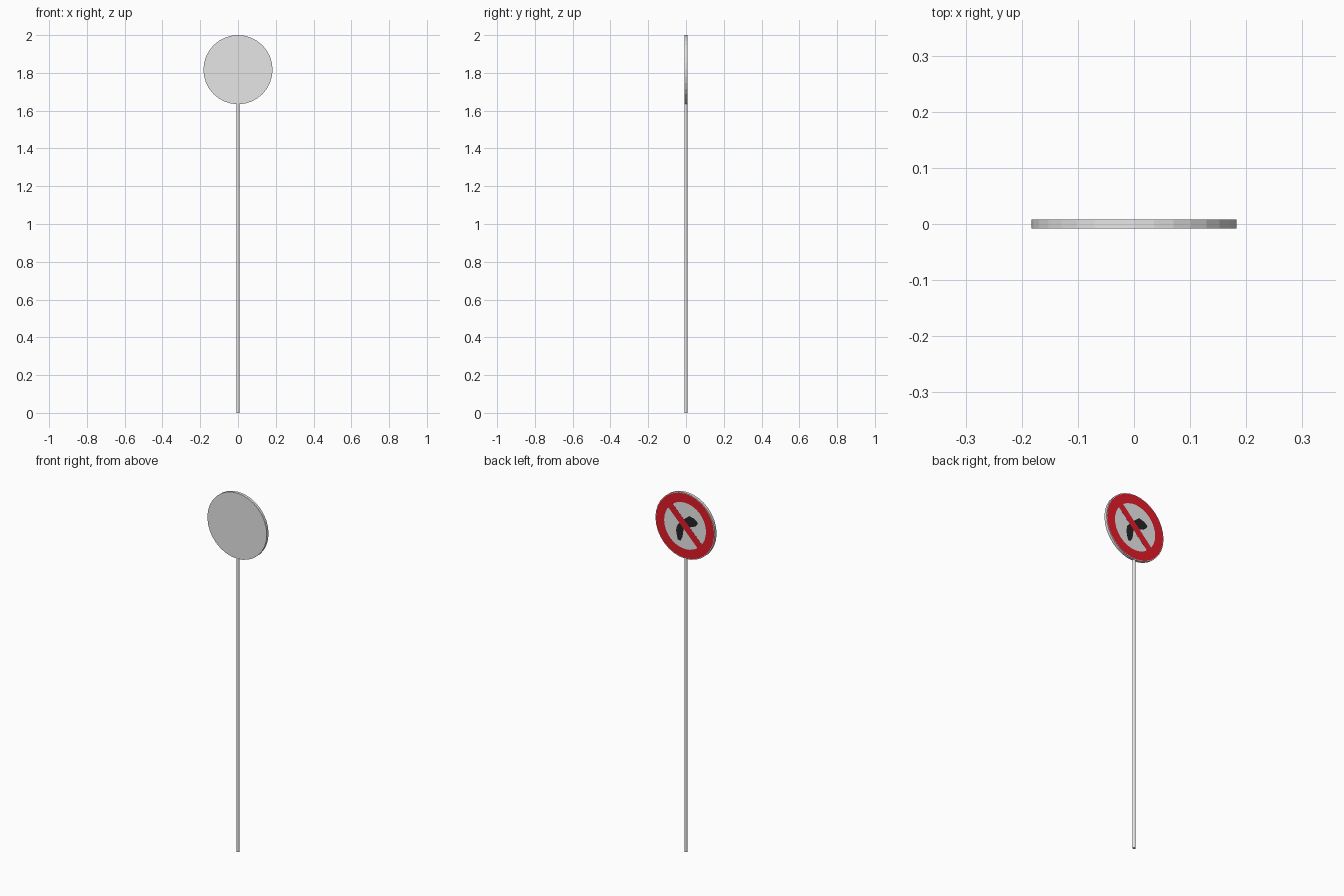
import bpy, bmesh, math
from mathutils import Vector

if "Cube" in bpy.data.objects:
    bpy.data.objects.remove(bpy.data.objects["Cube"])

CZ, R = 1.817, 0.183      # sign centre height and radius
SEG = 32


def material(name, rgb):
    m = bpy.data.materials.new(name)
    m.diffuse_color = (*rgb, 1)
    m.use_nodes = True
    m.node_tree.nodes["Principled BSDF"].inputs["Base Color"].default_value = m.diffuse_color
    return m


grey = material("grey_metal", (0.79, 0.79, 0.79))
white = material("white_paint", (0.85, 0.85, 0.85))
red = material("red_paint", (0.76, 0.012, 0.022))
black = material("black_paint", (0.018, 0.018, 0.02))


def finish(bm, name, mat):
    bmesh.ops.recalc_face_normals(bm, faces=bm.faces)
    me = bpy.data.meshes.new(name)
    bm.to_mesh(me)
    bm.free()
    me.materials.append(mat)
    ob = bpy.data.objects.new(name, me)
    bpy.context.collection.objects.link(ob)
    return ob


def plate(name, outline, y0, y1, mat):
    """Extruded outline; u runs to the right as seen from the painted (+y) side."""
    bm = bmesh.new()
    f = bm.faces.new([bm.verts.new((-u, y0, CZ + v)) for u, v in outline])
    ext = bmesh.ops.extrude_face_region(bm, geom=[f])
    verts = [e for e in ext["geom"] if isinstance(e, bmesh.types.BMVert)]
    bmesh.ops.translate(bm, verts=verts, vec=(0, y1 - y0, 0))
    return finish(bm, name, mat)


def circle(r, n=SEG):
    return [(r * math.cos(2 * math.pi * i / n), r * math.sin(2 * math.pi * i / n)) for i in range(n)]


# pole
bm = bmesh.new()
bmesh.ops.create_cone(bm, cap_ends=True, segments=12, radius1=0.008, radius2=0.008, depth=1.645)
bmesh.ops.translate(bm, verts=bm.verts, vec=(0, 0, 0.8225))
pole = finish(bm, "pole", grey)
for p in pole.data.polygons:
    p.use_smooth = len(p.vertices) == 4
pole.data.set_sharp_from_angle(angle=math.radians(40))

# sign disc and white field
plate("sign_disc", circle(R), -0.008, 0.0077, grey)
plate("white_field", circle(0.135), 0.0076, 0.0079, white)

# red border ring
bm = bmesh.new()
outer = [bm.verts.new((u, 0.0082, CZ + v)) for u, v in circle(0.179)]
inner = [bm.verts.new((u, 0.0082, CZ + v)) for u, v in circle(0.129)]
for i in range(SEG):
    j = (i + 1) % SEG
    bm.faces.new((outer[i], inner[i], inner[j], outer[j]))
ring = finish(bm, "red_ring", red)
if ring.data.polygons[0].normal.y < 0:
    ring.data.flip_normals()

# bent arrow, wide stem rising to a blunt head on the right
arrow = [(-0.045, -0.088), (-0.030, -0.090), (-0.016, -0.066), (-0.010, -0.02),
         (0.030, 0.000), (0.066, 0.014), (0.080, 0.036), (0.060, 0.052),
         (0.026, 0.062), (0.010, 0.048), (-0.025, 0.022), (-0.050, -0.012), (-0.056, -0.04)]
plate("turn_arrow", arrow, 0.0078, 0.0081, black)

# diagonal slash, upper left to lower right
d, n = Vector((1, -1)).normalized(), Vector((1, 1)).normalized()
bar = [d * s * 0.133 + n * t * 0.019 for s, t in ((-1, -1), (1, -1), (1, 1), (-1, 1))]
plate("slash", [tuple(p) for p in bar], 0.0079, 0.0083, red)
